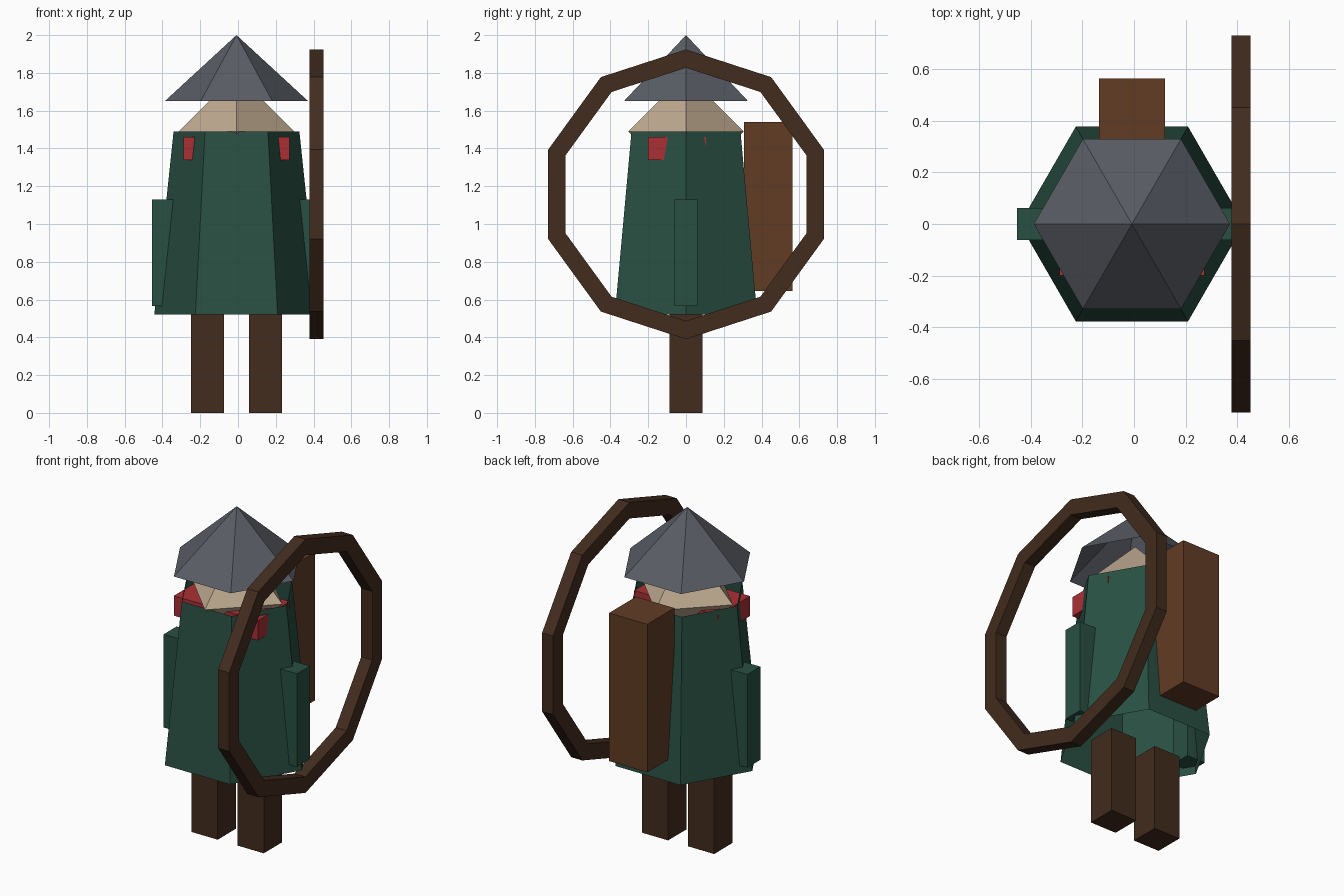
import bpy, bmesh
from math import cos, sin, pi
from mathutils import Matrix, Vector

if "Cube" in bpy.data.objects:
    bpy.data.objects.remove(bpy.data.objects["Cube"])

CX = -0.008  # centre line of the figure


def material(name, rgb):
    m = bpy.data.materials.new(name)
    m.diffuse_color = (*rgb, 1)
    m.use_nodes = True
    m.node_tree.nodes["Principled BSDF"].inputs["Base Color"].default_value = m.diffuse_color
    return m


CLOTH = material("green_cloth", (0.022, 0.080, 0.055))
HAT = material("grey_felt", (0.10, 0.11, 0.13))
SKIN = material("skin", (0.52, 0.40, 0.28))
WOOD = material("dark_wood", (0.055, 0.025, 0.013))
LEATHER = material("leather", (0.12, 0.045, 0.018))
RED = material("red_cloth", (0.40, 0.03, 0.035))


def finish(name, bm, mat):
    bmesh.ops.remove_doubles(bm, verts=bm.verts, dist=1e-5)
    bmesh.ops.recalc_face_normals(bm, faces=bm.faces)
    me = bpy.data.meshes.new(name)
    bm.to_mesh(me)
    bm.free()
    me.materials.append(mat)
    ob = bpy.data.objects.new(name, me)
    bpy.context.collection.objects.link(ob)
    return ob


def box(name, lo, hi, mat):
    lo, hi = Vector(lo), Vector(hi)
    bm = bmesh.new()
    bmesh.ops.create_cube(bm, size=1, matrix=Matrix.Translation((lo + hi) / 2)
                          @ Matrix.Diagonal((*(hi - lo), 1)))
    return finish(name, bm, mat)


def revolve(name, sides, profile, mat, matrix, closed=False):
    """Faceted turning of (radius, z) points, first corner on +x."""
    bm = bmesh.new()
    rows = []
    for r, z in profile:
        if r == 0:
            rows.append([bm.verts.new((0, 0, z))] * sides)
        else:
            rows.append([bm.verts.new((r * cos(2 * pi * i / sides), r * sin(2 * pi * i / sides), z))
                         for i in range(sides)])
    pairs = list(zip(rows, rows[1:])) + ([(rows[-1], rows[0])] if closed else [])
    for a, b in pairs:
        for i in range(sides):
            j = (i + 1) % sides
            bm.faces.new(list(dict.fromkeys((a[i], a[j], b[j], b[i]))))
    bm.transform(matrix)
    return finish(name, bm, mat)


axis = Matrix.Translation((CX, 0, 0))

# Open six-sided coat and hat, diamond-shaped head
revolve("coat", 6, [(0.435, 0.52), (0.333, 1.49)], CLOTH, axis)
revolve("hat", 6, [(0.38, 1.65), (0, 2.0)], HAT, axis)
revolve("head", 4, [(0, 1.185), (0.305, 1.49), (0, 1.795)], SKIN, axis)

# Scarf bar poking through the coat at both shoulders
box("scarf", (CX - 0.281, -0.20, 1.34), (CX + 0.281, 0.105, 1.46), RED)

# Backpack
box("backpack", (CX - 0.128, 0.306, 0.645), (CX + 0.128, 0.564, 1.54), LEATHER)

# Legs and arms on both sides
for side, s in (("left", -1), ("right", 1)):
    x0, x1 = sorted((CX + s * 0.066, CX + s * 0.242))
    box(side + "_leg", (x0, -0.088, 0), (x1, 0.088, 0.52), WOOD)
    x0, x1 = sorted((CX + s * 0.322, CX + s * 0.446))
    box(side + "_arm", (x0, -0.062, 0.567), (x1, 0.062, 1.13), CLOTH)

# Ten-sided hoop standing at the right side
revolve("hoop", 10, [(0.767, -0.037), (0.767, 0.037), (0.67, 0.037), (0.67, -0.037)], WOOD,
        Matrix.Translation((0.415, 0, 1.157)) @ Matrix.Rotation(-pi / 2, 4, 'Y'), closed=True)
